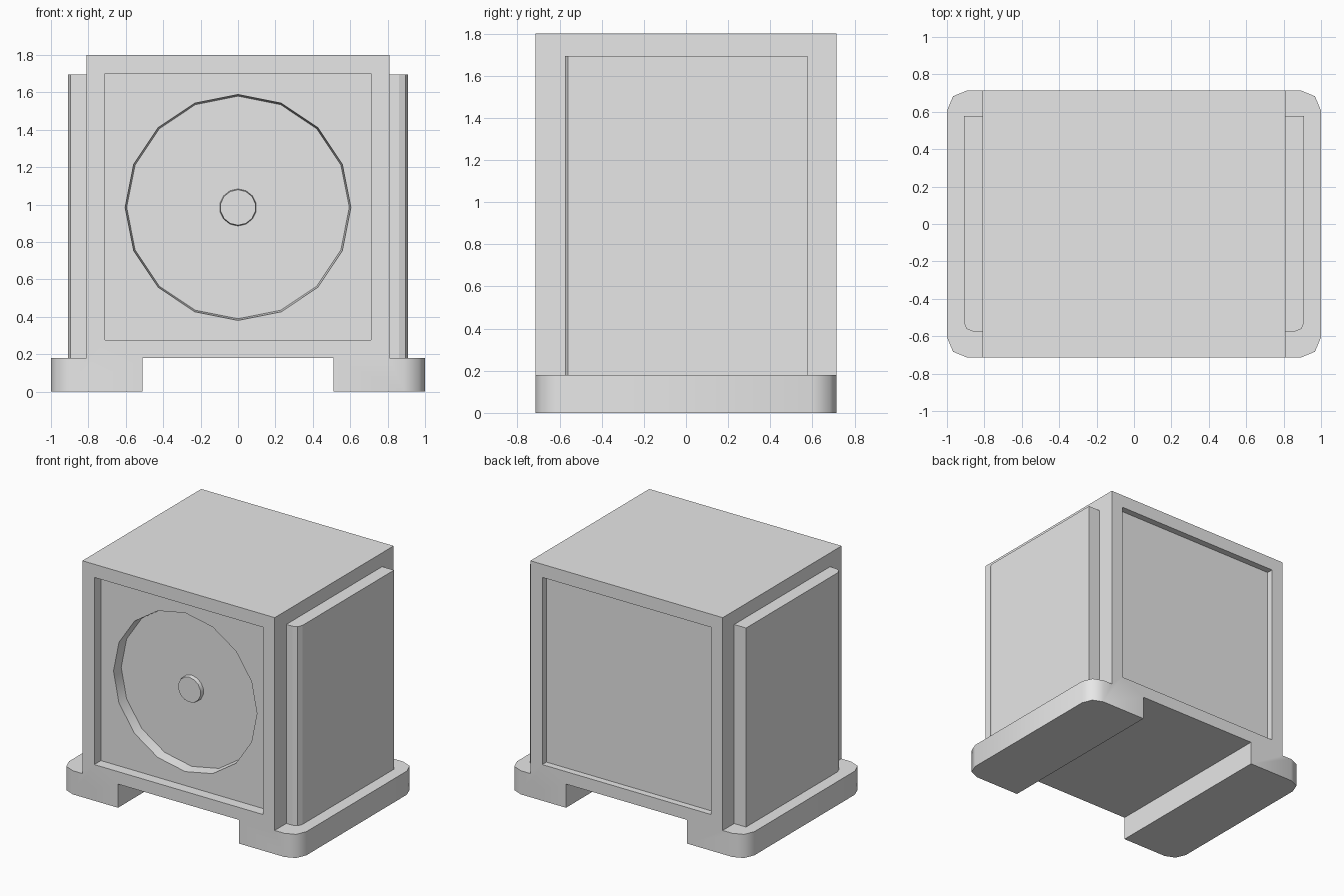
import bpy, bmesh, math
from mathutils import Matrix

cube = bpy.data.objects.get("Cube")
if cube:
    bpy.data.objects.remove(cube, do_unlink=True)

grey = bpy.data.materials.new("light_grey")
grey.use_nodes = True
grey.diffuse_color = (0.8, 0.8, 0.8, 1)
grey.node_tree.nodes["Principled BSDF"].inputs["Base Color"].default_value = (0.8, 0.8, 0.8, 1)

CENTRE_Z = 0.985   # height of the dial
DEPTH = 0.715      # half depth of the cabinet


def finish(name, bm):
    bmesh.ops.recalc_face_normals(bm, faces=bm.faces)
    mesh = bpy.data.meshes.new(name)
    bm.to_mesh(mesh)
    bm.free()
    mesh.materials.append(grey)
    obj = bpy.data.objects.new(name, mesh)
    bpy.context.collection.objects.link(obj)
    return obj


def bevel_upright(bm, rule, width):
    """Round the vertical edges whose middle point passes the rule."""
    edges = []
    for e in bm.edges:
        a, b = e.verts[0].co, e.verts[1].co
        if (a - b).xy.length < 1e-4 and rule((a + b) / 2):
            edges.append(e)
    bmesh.ops.bevel(bm, geom=edges, offset=width, segments=2, profile=0.5, affect='EDGES')


def box(name, x, y, z, rule=None, width=0):
    bm = bmesh.new()
    bmesh.ops.create_cube(bm, size=1)
    for v in bm.verts:
        v.co = [r[0] if c < 0 else r[1] for c, r in zip(v.co, (x, y, z))]
    if rule:
        bevel_upright(bm, rule, width)
    return finish(name, bm)


def disc(name, sides, r_back, r_front, y_front, y_back):
    bm = bmesh.new()
    bmesh.ops.create_cone(bm, cap_ends=True, segments=sides, radius1=r_back,
                          radius2=r_front, depth=y_back - y_front)
    turn = Matrix.Rotation(math.pi / 2, 4, 'X')
    move = Matrix.Translation((0, (y_front + y_back) / 2, CENTRE_Z))
    bmesh.ops.transform(bm, matrix=move @ turn, verts=bm.verts)
    return finish(name, bm)


def select(obj):
    bpy.ops.object.select_all(action='DESELECT')
    obj.select_set(True)
    bpy.context.view_layer.objects.active = obj


def cut(target, cutter):
    cutter.hide_render = True
    mod = target.modifiers.new("cut", 'BOOLEAN')
    mod.operation, mod.solver, mod.object = 'DIFFERENCE', 'EXACT', cutter
    select(target)
    bpy.ops.object.modifier_apply(modifier=mod.name)
    bpy.data.objects.remove(cutter, do_unlink=True)


# Cabinet with its two feet: one front outline pushed through the depth
half = [(0.51, 0.18), (0.51, 0), (1, 0), (1, 0.18), (0.81, 0.18), (0.81, 1.8)]
outline = half + [(-x, z) for x, z in reversed(half)]
bm = bmesh.new()
face = bm.faces.new([bm.verts.new((x, -DEPTH, z)) for x, z in outline])
push = bmesh.ops.extrude_face_region(bm, geom=[face], use_keep_orig=True)
for item in push["geom"]:
    if isinstance(item, bmesh.types.BMVert):
        item.co.y = DEPTH
bmesh.ops.recalc_face_normals(bm, faces=bm.faces)
bevel_upright(bm, lambda p: abs(p.x) > 0.95, 0.11)
cabinet = finish("cabinet", bm)

# Recessed front and back windows, then the deeper dial well
window_x, window_z = (-0.71, 0.71), (0.275, 1.7)
cut(cabinet, box("front_cutter", window_x, (-0.9, -DEPTH + 0.08), window_z))
cut(cabinet, box("back_cutter", window_x, (DEPTH - 0.05, 0.9), window_z))
cut(cabinet, disc("dial_cutter", 16, 0.595, 0.605, -DEPTH + 0.07, -DEPTH + 0.16))
select(cabinet)
bpy.ops.object.shade_smooth_by_angle(angle=math.radians(50))

# Knob in the middle of the dial
knob = disc("dial_knob", 14, 0.1, 0.095, -DEPTH + 0.13, -DEPTH + 0.165)
select(knob)
bpy.ops.object.shade_smooth_by_angle(angle=math.radians(40))

# Side panels, rounded only on the outer front corner
for name, s in (("left_panel", 1), ("right_panel", -1)):
    box(name, sorted((0.8 * s, 0.91 * s)), (-0.575, 0.577), (0.175, 1.695),
        lambda p: abs(p.x) > 0.9 and p.y < 0, 0.05)
